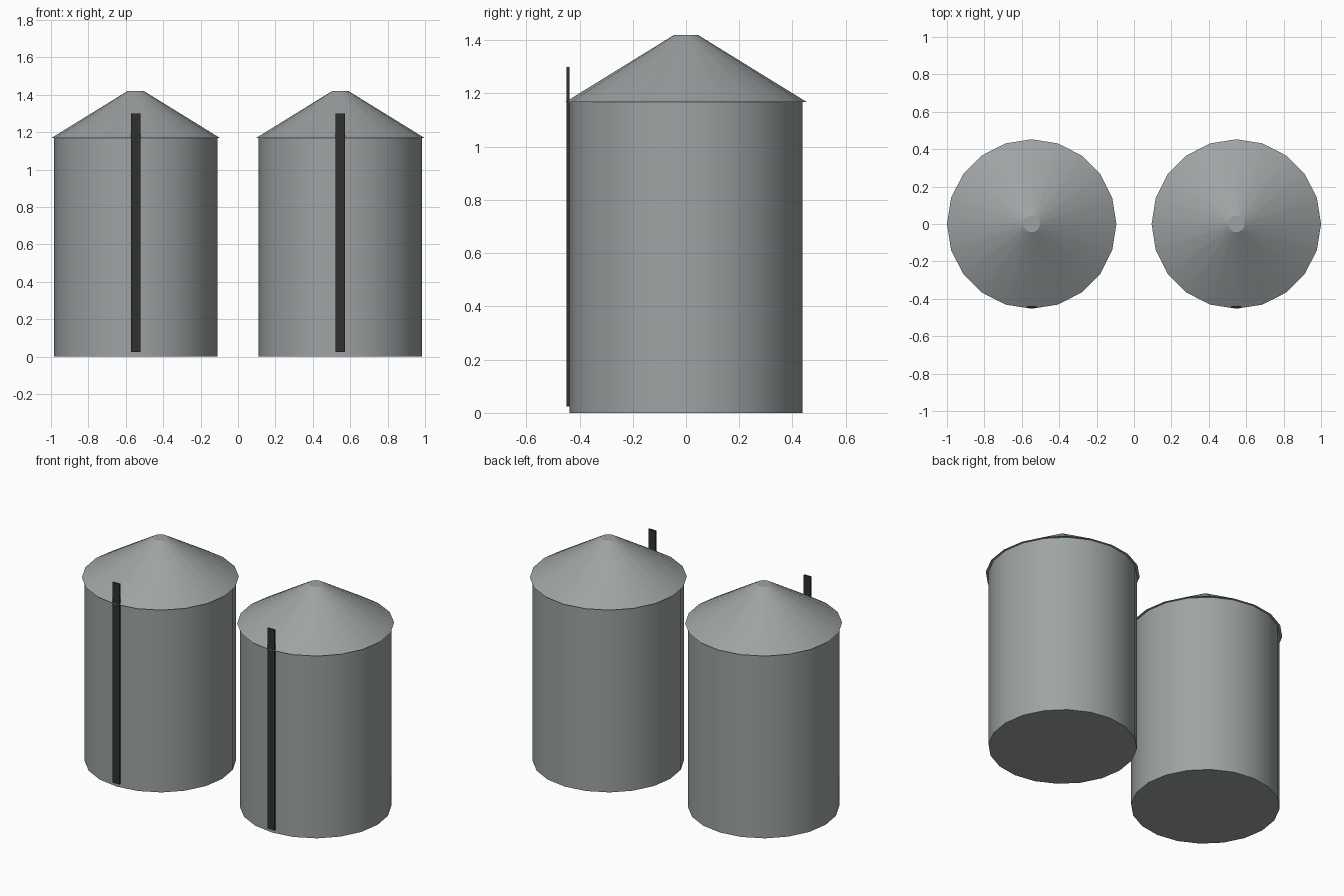
import bpy
import math

cube = bpy.data.objects.get("Cube")
if cube:
    bpy.data.objects.remove(cube, do_unlink=True)

SIDES = 20
SPACING = 0.547
BODY_R, ROOF_R, CAP_R = 0.437, 0.453, 0.044
EAVE_Z, TOP_Z = 1.168, 1.42


def make_material(name, color):
    mat = bpy.data.materials.new(name)
    mat.use_nodes = True
    mat.diffuse_color = color
    mat.node_tree.nodes["Principled BSDF"].inputs["Base Color"].default_value = color
    return mat


steel = make_material("galvanised_steel", (0.34, 0.365, 0.365, 1))
dark = make_material("dark_metal", (0.03, 0.03, 0.03, 1))


def frustum(name, x, r_bottom, r_top, z0, z1):
    """Round part with a vertex on the x axis and smooth sides."""
    bpy.ops.mesh.primitive_cone_add(
        vertices=SIDES, radius1=r_bottom, radius2=r_top, depth=z1 - z0,
        location=(x, 0, (z0 + z1) / 2))
    obj = bpy.context.object
    obj.name = name
    obj.data.materials.append(steel)
    bpy.ops.object.shade_smooth_by_angle(angle=math.radians(30))
    return obj


def box(name, center, size):
    bpy.ops.mesh.primitive_cube_add(size=1, location=center)
    obj = bpy.context.object
    obj.name = name
    obj.scale = size
    bpy.ops.object.transform_apply(location=False, rotation=False, scale=True)
    obj.data.materials.append(dark)
    return obj


# Two identical silos, each with a body, a conical roof and a ladder strip
for side, sign in (("left", 1), ("right", -1)):
    x = sign * SPACING
    frustum(side + "_silo_body", x, BODY_R, BODY_R, 0, EAVE_Z)
    frustum(side + "_silo_roof", x, ROOF_R, CAP_R, EAVE_Z, TOP_Z)
    box(side + "_silo_ladder", (x, -0.443, 0.662), (0.05, 0.01, 1.276))
